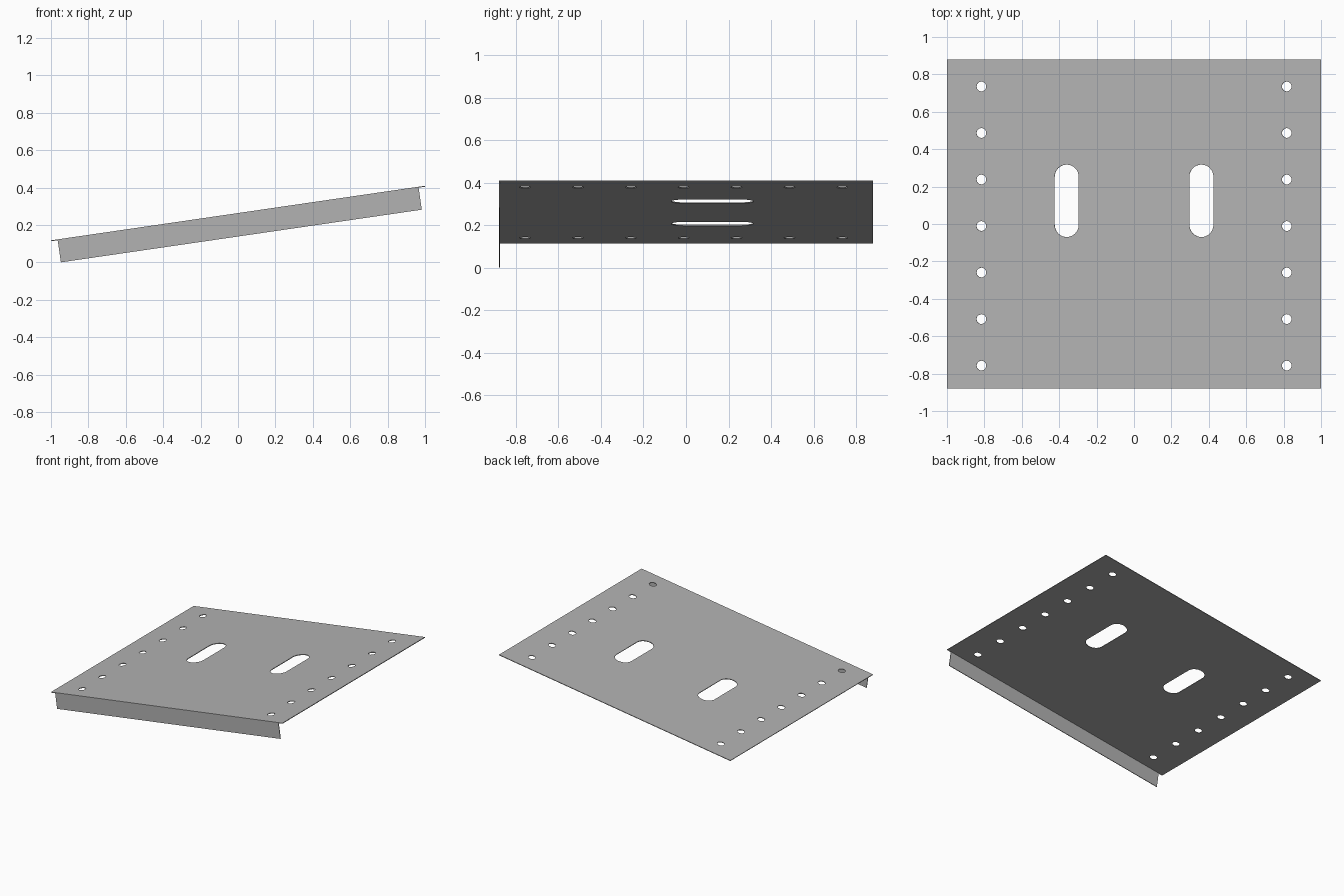
import bpy, bmesh
from math import sin, cos, pi, radians
from mathutils import Matrix

if "Cube" in bpy.data.objects:
    bpy.data.objects.remove(bpy.data.objects["Cube"])

TILT = radians(8.3)
LENGTH, DEPTH, THICK = 2.02, 1.76, 0.005
LIP_DROP, LIP_INSET = 0.124, 0.035
PLACE = Matrix.Translation((0, 0, 0.264)) @ Matrix.Rotation(-TILT, 4, "Y")

steel = bpy.data.materials.new("grey_steel")
steel.use_nodes = True
GREY = (0.45, 0.45, 0.45, 1)
steel.diffuse_color = GREY
steel.node_tree.nodes["Principled BSDF"].inputs["Base Color"].default_value = GREY


def rounded_slot(cx, cy, radius, straight=0.0, steps=16):
    """Outline of a round hole, stretched along y by the straight length."""
    points = []
    for side in (0, 1):
        shift = straight / 2 if side == 0 else -straight / 2
        for i in range(steps + (1 if straight else 0)):
            a = pi * (side + i / steps)
            points.append((cx + radius * cos(a), cy + shift + radius * sin(a)))
    return points


def sheet(name, loops):
    """Flat sheet filled between the outer loop and its holes, then thickened."""
    bm = bmesh.new()
    for loop in loops:
        verts = [bm.verts.new((x, y, 0)) for x, y in loop]
        for a, b in zip(verts, verts[1:] + verts[:1]):
            bm.edges.new((a, b))
    bmesh.ops.triangle_fill(bm, edges=bm.edges[:], use_beauty=True, normal=(0, 0, 1))
    for face in bm.faces:
        if face.normal.z < 0:
            face.normal_flip()
    mesh = bpy.data.meshes.new(name)
    bm.to_mesh(mesh)
    bm.free()
    mesh.materials.append(steel)
    obj = bpy.data.objects.new(name, mesh)
    bpy.context.collection.objects.link(obj)
    solid = obj.modifiers.new("thickness", "SOLIDIFY")
    solid.thickness = THICK
    solid.offset = -1
    return obj


def rectangle(x0, x1, y0, y1):
    return [(x0, y0), (x1, y0), (x1, y1), (x0, y1)]


# Tilted plate with two slots and a row of holes along each side
loops = [rectangle(-LENGTH / 2, LENGTH / 2, -DEPTH / 2, DEPTH / 2)]
for side in (-1, 1):
    loops.append(rounded_slot(side * 0.364, 0.124, 0.065, 0.257))
    for i in range(7):
        loops.append(rounded_slot(side * 0.825, -0.757 + i * 0.2487, 0.026))
plate = sheet("plate", loops)
plate.matrix_world = PLACE

# Lip folded down along the front edge
half = LENGTH / 2 - LIP_INSET
lip = sheet("front_lip", [rectangle(-half, half, -LIP_DROP, 0)])
lip.matrix_world = (PLACE @ Matrix.Translation((0, -DEPTH / 2, 0))
                    @ Matrix.Rotation(pi / 2, 4, "X"))
